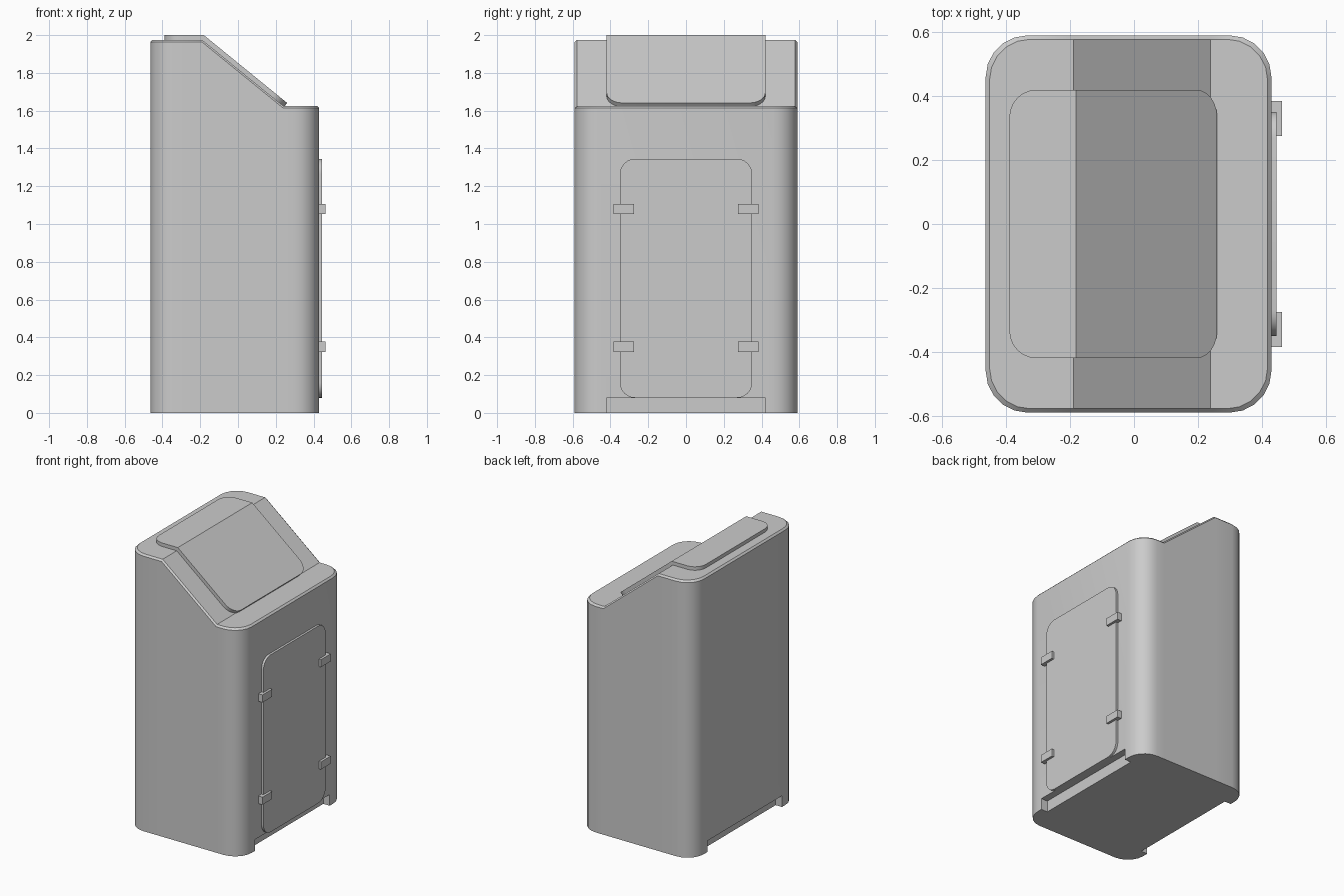
import bpy, bmesh, math

if "Cube" in bpy.data.objects:
    bpy.data.objects.remove(bpy.data.objects["Cube"])


def outline(u0, u1, v0, v1, r, n, cuts=()):
    """Rounded rectangle, with extra points where u crosses a cut."""
    pts = []
    corners = [(u1 - r, v1 - r, 0), (u0 + r, v1 - r, 90),
               (u0 + r, v0 + r, 180), (u1 - r, v0 + r, 270)]
    for cu, cv, a0 in corners:
        for i in range(n + 1):
            a = math.radians(a0 + 90 * i / n)
            pts.append((cu + r * math.cos(a), cv + r * math.sin(a)))
        if a0 == 0:
            pts += [(c, v1) for c in sorted(cuts, reverse=True)]
        if a0 == 180:
            pts += [(c, v0) for c in sorted(cuts)]
    return pts


def loft(name, pts, rings, bottom_cuts=(), top_cuts=()):
    """Skin mapped copies of an outline and cap both ends in strips."""
    bm = bmesh.new()
    layers = [[bm.verts.new(f(u, v)) for u, v in pts] for f in rings]
    n = len(pts)
    for a, b in zip(layers, layers[1:]):
        for i in range(n):
            j = (i + 1) % n
            bm.faces.new((a[i], a[j], b[j], b[i]))
    for layer, cuts in ((layers[0], bottom_cuts), (layers[-1], top_cuts)):
        lim = [-9, *cuts, 9]
        for lo, hi in zip(lim, lim[1:]):
            bm.faces.new([w for w, p in zip(layer, pts)
                          if lo - 1e-5 <= p[0] <= hi + 1e-5])
    bmesh.ops.recalc_face_normals(bm, faces=bm.faces)
    me = bpy.data.meshes.new(name)
    bm.to_mesh(me)
    bm.free()
    ob = bpy.data.objects.new(name, me)
    bpy.context.collection.objects.link(ob)
    return ob


def box(name, x0, x1, y0, y1, z0, z1):
    bpy.ops.mesh.primitive_cube_add(size=1, location=((x0 + x1) / 2, (y0 + y1) / 2, (z0 + z1) / 2))
    ob = bpy.context.object
    ob.name = name
    ob.scale = (x1 - x0, y1 - y0, z1 - z0)
    bpy.ops.object.transform_apply(location=False, rotation=False, scale=True)
    return ob


def activate(ob):
    bpy.ops.object.select_all(action='DESELECT')
    ob.select_set(True)
    bpy.context.view_layer.objects.active = ob


def smooth(ob):
    activate(ob)
    bpy.ops.object.shade_smooth_by_angle(angle=math.radians(30))


# Body: rounded plan with high back, sloped middle and low front step
X0, X1, W = -0.464, 0.43, 0.59
A, B, HI, LO, BEV = -0.19, 0.24, 1.975, 1.625, 0.012


def roof(x):
    t = min(1, max(0, (x - A) / (B - A)))
    return HI + (LO - HI) * t


def rim(x, y):
    nx = x
    if x < A - 0.01 or x > B + 0.01:
        c, h = (X0 + X1) / 2, (X1 - X0) / 2
        nx = c + (x - c) * (h - BEV) / h
    return nx, y * (W - BEV) / W, roof(x)


body = loft("body", outline(X0, X1, -W, W, 0.13, 5, (A, B)),
            [lambda x, y: (x, y, 0), lambda x, y: (x, y, roof(x) - BEV), rim],
            top_cuts=(A, B))

# Recessed toe slots on both long sides
for x0, x1 in ((X1 - 0.05, X1 + 0.1), (X0 - 0.1, X0 + 0.05)):
    cutter = box("toe_slot_cutter", x0, x1, -0.42, 0.42, -0.1, 0.08)
    activate(body)
    mod = body.modifiers.new("toe_slot", 'BOOLEAN')
    mod.operation = 'DIFFERENCE'
    mod.solver = 'EXACT'
    mod.object = cutter
    bpy.ops.object.modifier_apply(modifier=mod.name)
    bpy.data.objects.remove(cutter)
smooth(body)

# Lid: thin plate folded over the top edge
ANG = math.atan2(HI - LO, B - A)


def fold(t):
    def f(s, y):
        if abs(s) < 1e-5:
            return A + t * math.tan(ANG / 2), y, HI + t
        if s < 0:
            return A + s, y, HI + t
        return (A + s * math.cos(ANG) + t * math.sin(ANG), y,
                HI - s * math.sin(ANG) + t * math.cos(ANG))
    return f


lid = loft("lid", outline(-0.2, 0.56, -0.42, 0.42, 0.085, 6, (0,)),
           [fold(0), fold(0.025)], (0,), (0,))
smooth(lid)

# Access door on the right side
door = loft("door", outline(-0.35, 0.35, 0.08, 1.345, 0.08, 6),
            [lambda y, z: (X1 - 0.005, y, z), lambda y, z: (0.446, y, z)])
smooth(door)

# Door latches and hinges
for side, y0 in (("left", -0.385), ("right", 0.275)):
    for level, z0 in (("lower", 0.323), ("upper", 1.053)):
        box(f"door_clip_{level}_{side}", X1 - 0.005, 0.463, y0, y0 + 0.11, z0, z0 + 0.054)
